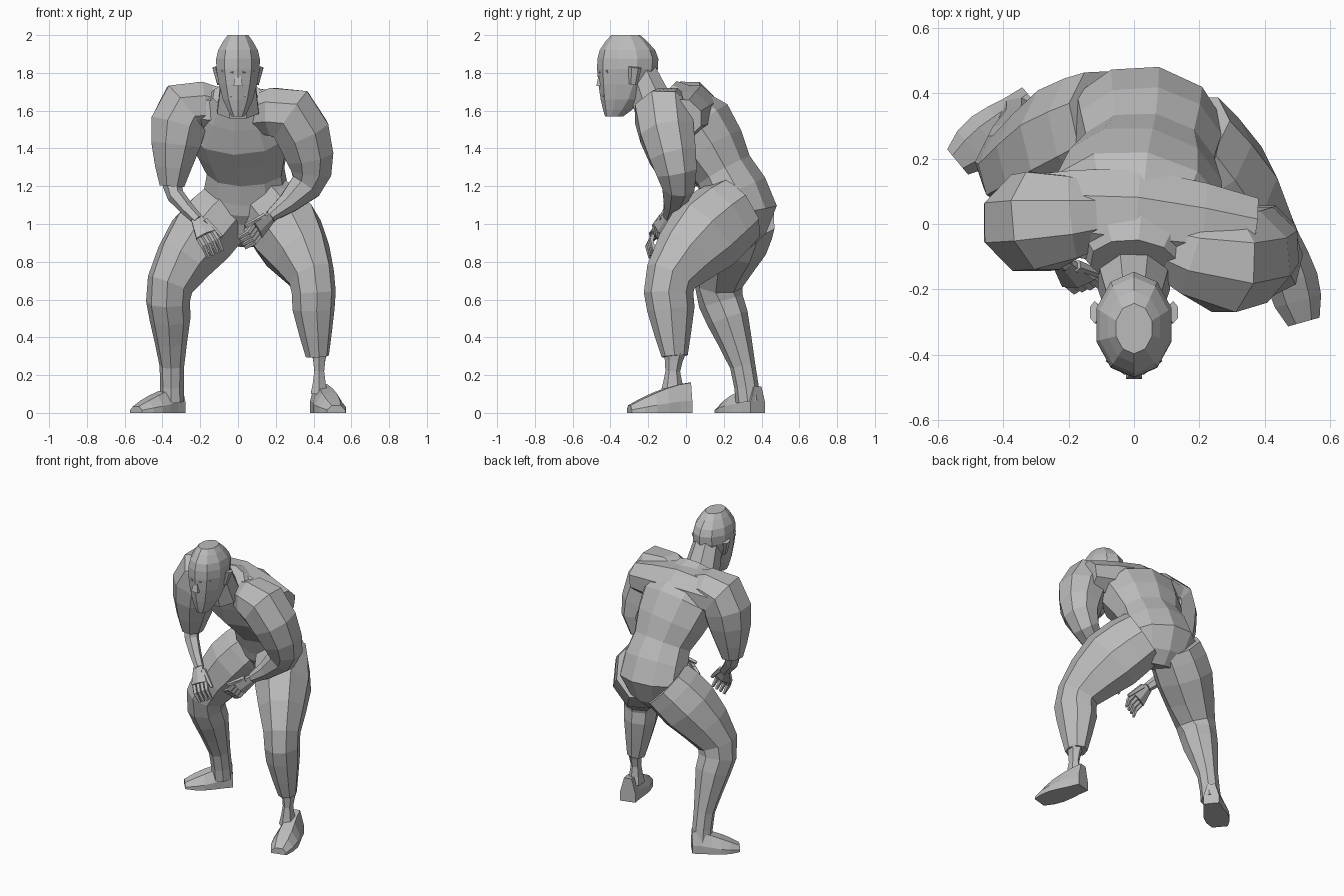
import bpy
import bmesh
from math import cos, sin, pi
from mathutils import Vector

default = bpy.data.objects.get("Cube")
if default:
    bpy.data.objects.remove(default, do_unlink=True)

GREY = (0.5, 0.5, 0.5, 1)
RIGHTWARD = Vector((1, 0, 0))
BACKWARD = Vector((0, 1, 0))
UPWARD = Vector((0, 0, 1))

clay = bpy.data.materials.new("clay grey")
clay.use_nodes = True
clay.diffuse_color = GREY
clay.node_tree.nodes["Principled BSDF"].inputs["Base Color"].default_value = GREY


def finish(name, bm):
    """Store a bmesh as a flat shaded object."""
    bmesh.ops.recalc_face_normals(bm, faces=bm.faces[:])
    mesh = bpy.data.meshes.new(name)
    bm.to_mesh(mesh)
    bm.free()
    mesh.materials.append(clay)
    obj = bpy.data.objects.new(name, mesh)
    bpy.context.scene.collection.objects.link(obj)


def smooth_path(controls, steps):
    """Pass a smooth curve through control points of x, y, z and radius."""
    points = [Vector(c) for c in controls]
    last = len(points) - 1
    path = []
    for i in range(last):
        start, end = points[i], points[i + 1]
        leave = (end - points[max(i - 1, 0)]) / 2
        arrive = (points[min(i + 2, last)] - start) / 2
        for step in range(steps):
            t = step / steps
            ease = t * t * (3 - 2 * t)
            path.append(start.lerp(end, ease)
                        + leave * t * (1 - t) ** 2
                        - arrive * t * t * (1 - t))
    path.append(points[last])
    return path


def tube(name, controls, side, squash=1, sides=8, steps=2, normal=None):
    """Skin a faceted tube; width lies along side, depth is width * squash."""
    bm = bmesh.new()
    path = smooth_path(controls, steps)
    grow = 1 / cos(pi / sides)
    loops = []
    for i, point in enumerate(path):
        before, after = path[max(i - 1, 0)], path[min(i + 1, len(path) - 1)]
        tangent = normal or (after - before).xyz.normalized()
        across = (side - tangent * side.dot(tangent)).normalized()
        depth = tangent.cross(across) * squash
        loop = []
        for k in range(sides):
            angle = 2 * pi * (k + 0.5) / sides
            offset = across * cos(angle) + depth * sin(angle)
            loop.append(bm.verts.new(point.xyz + offset * point.w * grow))
        loops.append(loop)
    for low, high in zip(loops, loops[1:]):
        for k in range(sides):
            n = (k + 1) % sides
            bm.faces.new((low[k], low[n], high[n], high[k]))
    bm.faces.new(loops[0])
    bm.faces.new(loops[-1])
    finish(name, bm)


def foot(name, heel, toe, height):
    """Wedge running from heel to toe with a flat sole on the ground."""
    heel, toe = Vector((*heel, 0)), Vector((*toe, 0))
    outward = (toe - heel).cross(UPWARD).normalized()
    sections = 5
    bm = bmesh.new()
    loops = []
    for i in range(sections + 1):
        t = i / sections
        centre = heel.lerp(toe, t)
        width = 0.05 + 0.03 * sin(pi * t ** 1.5)
        rise = height * (1 - 0.75 * t ** 1.5)
        outline = ((-1, 0), (-1, 0.4), (-0.5, 1), (0.5, 1), (1, 0.4), (1, 0))
        loops.append([bm.verts.new(centre + outward * u * width + UPWARD * v * rise)
                      for u, v in outline])
    for low, high in zip(loops, loops[1:]):
        for k in range(len(low)):
            bm.faces.new((low[k - 1], low[k], high[k], high[k - 1]))
    bm.faces.new(loops[0])
    bm.faces.new(loops[-1])
    finish(name, bm)


def hand(label, wrist, knuckle, tip, across):
    """Palm, four bent fingers and a thumb."""
    wrist, knuckle, tip = Vector(wrist), Vector(knuckle), Vector(tip)
    across = Vector(across).normalized()
    outward = (knuckle - wrist).cross(across).normalized()
    if outward.y > 0:
        outward.negate()
    tube(label + "_palm", [(*wrist, 0.03), (*knuckle, 0.055)],
         across, squash=0.45, sides=6)
    for finger in range(4):
        spread = across * (finger - 1.5) / 36
        base, end = knuckle + spread, tip + spread
        bend = base.lerp(end, 0.5) + outward / 50
        tube(f"{label}_finger_{finger + 1}",
             [(*base, 0.013), (*bend, 0.012), (*end, 0.008)],
             across, sides=5, steps=1)
    root = wrist.lerp(knuckle, 0.3) + across / 30
    thumb_tip = knuckle.lerp(tip, 0.4) + across / 14
    tube(label + "_thumb", [(*root, 0.016), (*thumb_tip, 0.009)],
         across, sides=5)


# Torso, leaning forward with the left shoulder leading
lean = RIGHTWARD - BACKWARD / 5
tube("torso", [
    (0.03, 0.27, 0.9, 0.1),
    (0.04, 0.3, 1.07, 0.23),
    (0.04, 0.2, 1.28, 0.2),
    (0.01, 0.06, 1.5, 0.26),
    (0, -0.12, 1.68, 0.13),
], lean, squash=0.77, sides=10)
tube("upper_back", [
    (-0.33, 0.04, 1.6, 0.11),
    (0, 0.02, 1.6, 0.15),
    (0.36, -0.03, 1.56, 0.11),
], BACKWARD, squash=0.9)

# Neck and head
tube("neck", [(0, -0.16, 1.6, 0.11), (0, -0.24, 1.8, 0.085)], RIGHTWARD)
tube("head", [
    (0, -0.38, 1.57, 0.035),
    (0, -0.34, 1.66, 0.08),
    (0, -0.31, 1.82, 0.115),
    (0, -0.31, 1.92, 0.105),
    (0, -0.32, 2, 0.055),
], RIGHTWARD, squash=1.33, sides=10, normal=UPWARD)
tube("nose", [(0, -0.45, 1.8, 0.01), (0, -0.45, 1.73, 0.025)],
     RIGHTWARD, sides=4, normal=UPWARD)
tube("mouth", [(-0.04, -0.43, 1.68, 0.01), (0.04, -0.43, 1.68, 0.01)],
     BACKWARD, sides=6)
for sign, label in ((1, "left"), (-1, "right")):
    tube(label + "_ear", [
        (sign * 0.1, -0.28, 1.74, 0.01),
        (sign * 0.12, -0.27, 1.83, 0.015),
    ], RIGHTWARD, squash=2, sides=6)
    tube(label + "_brow", [
        (sign * 0.02, -0.45, 1.8, 0.012),
        (sign * 0.08, -0.41, 1.81, 0.01),
    ], BACKWARD, sides=5)

# Right arm: full sleeve with a thin forearm coming out of it
tube("right_sleeve", [
    (-0.1, 0.03, 1.62, 0.1),
    (-0.28, 0.01, 1.61, 0.15),
    (-0.33, 0, 1.42, 0.13),
    (-0.35, 0, 1.2, 0.065),
], BACKWARD)
tube("right_forearm", [
    (-0.35, 0, 1.24, 0.045),
    (-0.33, -0.03, 1.15, 0.04),
    (-0.21, -0.12, 1.02, 0.026),
], BACKWARD, sides=6)
hand("right", (-0.22, -0.12, 1.03), (-0.17, -0.17, 0.94),
     (-0.12, -0.18, 0.84), (0.8, 0.2, 0.4))

# Left arm, bent across the front
tube("left_arm", [
    (0.1, -0.06, 1.58, 0.1),
    (0.28, -0.12, 1.58, 0.15),
    (0.38, -0.07, 1.36, 0.125),
    (0.36, -0.04, 1.2, 0.085),
    (0.17, -0.09, 1.04, 0.03),
], BACKWARD)
hand("left", (0.18, -0.09, 1.04), (0.1, -0.13, 0.97),
     (0.02, -0.12, 0.9), (-0.4, -0.6, 0.6))

# Left leg, set forward, with a cuff over a thin ankle
tube("left_leg", [
    (0.15, 0.27, 1.08, 0.15),
    (0.27, 0.1, 0.94, 0.17),
    (0.39, -0.08, 0.72, 0.11),
    (0.4, -0.08, 0.55, 0.1),
    (0.42, -0.06, 0.3, 0.055),
], RIGHTWARD + BACKWARD / 2, squash=1.2)
tube("left_ankle", [
    (0.43, -0.06, 0.32, 0.04),
    (0.43, -0.07, 0.22, 0.026),
    (0.43, -0.07, 0.1, 0.045),
], RIGHTWARD, squash=1.3, sides=6)
foot("left_foot", (0.43, 0.02), (0.52, -0.3), 0.16)

# Right leg, set back
tube("right_leg", [
    (-0.07, 0.31, 1.06, 0.16),
    (-0.2, 0.25, 0.92, 0.17),
    (-0.36, 0.17, 0.68, 0.115),
    (-0.36, 0.22, 0.5, 0.1),
    (-0.35, 0.3, 0.25, 0.06),
    (-0.35, 0.33, 0.06, 0.06),
], RIGHTWARD - BACKWARD / 2, squash=1.05)
foot("right_foot", (-0.31, 0.38), (-0.54, 0.19), 0.14)
